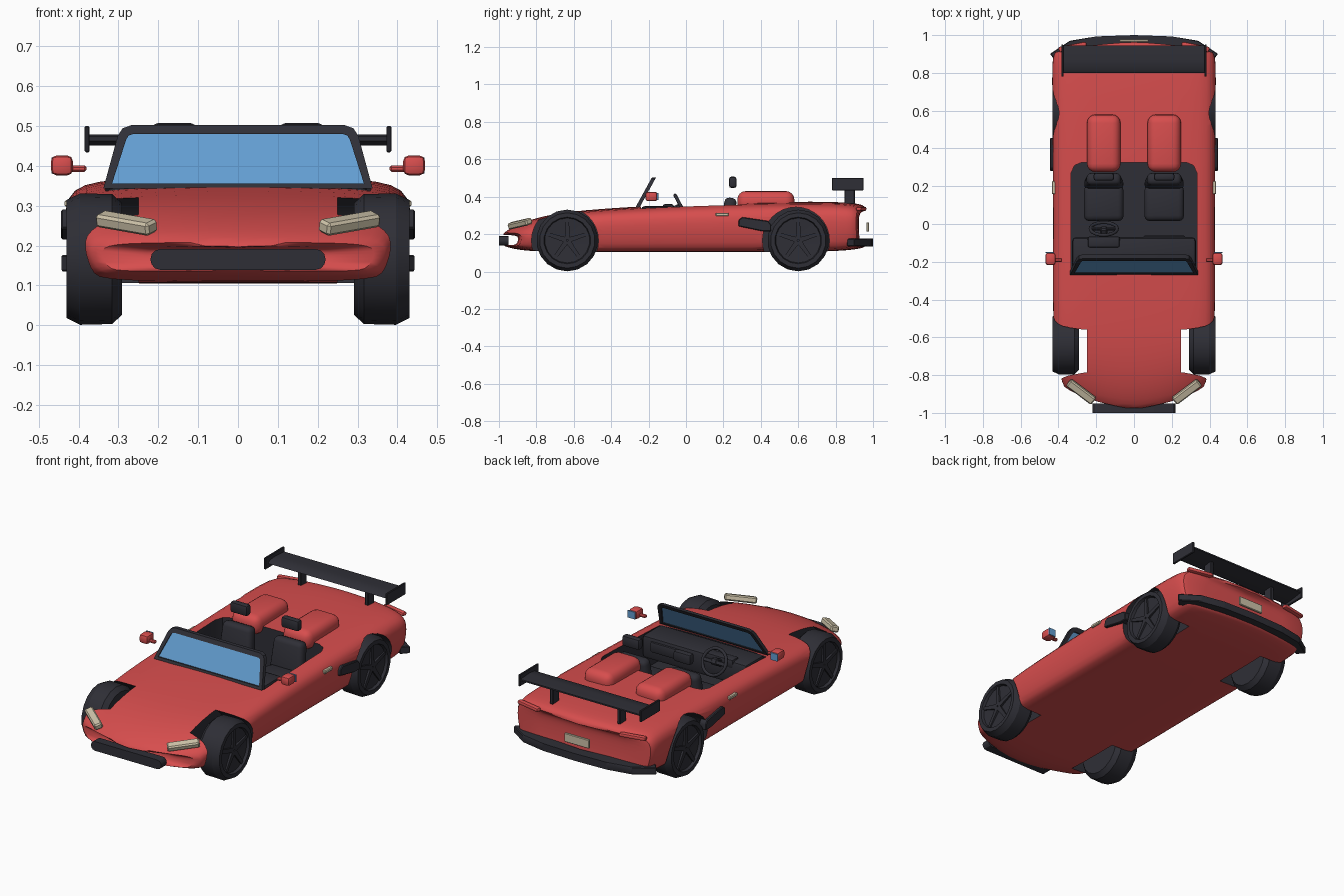
import bpy, bmesh, math
from mathutils import Vector, Matrix, Euler

if "Cube" in bpy.data.objects:
    bpy.data.objects.remove(bpy.data.objects["Cube"])

def material(name, col):
    m = bpy.data.materials.new(name)
    m.diffuse_color = (*col, 1)
    m.use_nodes = True
    m.node_tree.nodes["Principled BSDF"].inputs["Base Color"].default_value = m.diffuse_color
    return m

RED = material("red paint", (0.68, 0.075, 0.075))
DARK = material("dark trim", (0.028, 0.028, 0.037))
CREAM = material("cream lamp", (0.62, 0.55, 0.40))
BLUE = material("blue glass", (0.125, 0.34, 0.64))

def finish(name, bm, mats, angle=35):
    bmesh.ops.recalc_face_normals(bm, faces=bm.faces[:])
    me = bpy.data.meshes.new(name)
    bm.to_mesh(me)
    bm.free()
    ob = bpy.data.objects.new(name, me)
    bpy.context.collection.objects.link(ob)
    for m in mats:
        me.materials.append(m)
    activate(ob)
    if angle:
        bpy.ops.object.shade_smooth_by_angle(angle=math.radians(angle))
    return ob

def activate(ob):
    bpy.ops.object.select_all(action='DESELECT')
    ob.select_set(True)
    bpy.context.view_layer.objects.active = ob

def bevel_all(bm, w, seg):
    bmesh.ops.bevel(bm, geom=bm.edges[:], offset=w, segments=seg, affect='EDGES', profile=0.5)

def box(name, center, size, mat, bev=0.0, seg=2, rot=(0, 0, 0), taper=1.0):
    bm = bmesh.new()
    bmesh.ops.create_cube(bm, size=1)
    for v in bm.verts:
        t = taper if v.co.z > 0 else 1
        v.co = Vector((v.co.x * size[0] * t, v.co.y * size[1], v.co.z * size[2]))
    if bev:
        bevel_all(bm, bev, seg)
    bm.transform(Matrix.Translation(center) @ Euler(rot).to_matrix().to_4x4())
    return finish(name, bm, [mat])

def prism(name, pts, axis, lo, hi, mat, bev=0.0):
    """Extrude a 2D outline along one axis."""
    def place(p, h):
        return {'x': (h, p[0], p[1]), 'y': (p[0], h, p[1]), 'z': (p[0], p[1], h)}[axis]
    bm = bmesh.new()
    a, b = ([bm.verts.new(place(p, h)) for p in pts] for h in (lo, hi))
    n = len(pts)
    bm.faces.new(a)
    bm.faces.new(b)
    for i in range(n):
        bm.faces.new((a[i], a[(i + 1) % n], b[(i + 1) % n], b[i]))
    if bev:
        bevel_all(bm, bev, 1)
    return finish(name, bm, [mat], 30)

def clamp(t):
    return max(0, min(1, t))

# body shell: lofted sections (y, half width, bottom, top), bowed at both ends
SECTIONS = [(-.985, .34, .142, .195), (-.965, .375, .13, .22), (-.9, .39, .116, .253), (-.82, .405, .108, .282),
            (-.7, .42, .106, .31), (-.55, .43, .105, .328), (-.3, .433, .105, .346), (0, .43, .105, .36),
            (.35, .433, .105, .371), (.7, .436, .105, .375), (.86, .436, .112, .37), (.93, .432, .122, .362),
            (.958, .42, .13, .35), (.967, .40, .145, .325)]
HALF = [(0, 1), (.35, .995), (.7, .975), (.9, .93), (.985, .81), (1, .6), (.975, .3), (.93, .07), (.86, 0), (.4, 0), (0, 0)]
RING = HALF + [(-x, z) for x, z in HALF[-2:0:-1]]
bm = bmesh.new()
loops = []
for y, w, zb, zt in SECTIONS:
    ring = []
    for fx, fz in RING:
        x = fx * w
        k = (x / .43) ** 2
        yy = y + .14 * k * clamp((-.6 - y) / .38) - .05 * k * clamp((y - .7) / .26)
        ring.append(bm.verts.new((x, yy, zb + fz * (zt - zb))))
    loops.append(ring)
n = len(RING)
for a, b in zip(loops, loops[1:]):
    for i in range(n):
        bm.faces.new((a[i], a[(i + 1) % n], b[(i + 1) % n], b[i]))
for ring in (loops[0], loops[-1]):   # end caps as quad strips across the car
    for i in range(10):
        q = [ring[i], ring[i + 1], ring[-(i + 1) % n], ring[-i % n]]
        q = list(dict.fromkeys(q))
        bm.faces.new(q)
body = finish("body_shell", bm, [RED, DARK], None)
sub = body.modifiers.new("smooth", 'SUBSURF')
sub.levels = 1
bpy.ops.object.modifier_apply(modifier="smooth")

# wheel wells and cockpit cut out, with dark inner faces
def cutter(bm):
    for f in bm.faces:
        f.material_index = 1
    ob = finish("cutter", bm, [RED, DARK], None)
    ob.hide_render = True
    activate(body)
    mod = body.modifiers.new("cut", 'BOOLEAN')
    mod.operation = 'DIFFERENCE'
    mod.solver = 'EXACT'
    mod.object = ob
    bpy.ops.object.modifier_apply(modifier="cut")
    bpy.data.objects.remove(ob)

AXLES = ((-.635, "front"), (.6, "rear"))
for y, _ in AXLES:
    for s in (-1, 1):
        bm = bmesh.new()
        bmesh.ops.create_cone(bm, cap_ends=True, segments=32, radius1=.179, radius2=.179, depth=.3)
        bm.transform(Matrix.Translation((s * .4, y - .012, .165)) @ Matrix.Rotation(math.pi / 2, 4, 'Y'))
        cutter(bm)
pit = [(.333, -.24), (.333, .27), (.315, .31), (.28, .325)]
pit += [(-x, y) for x, y in reversed(pit)]
bm = bmesh.new()
base = bm.faces.new([bm.verts.new((x, y, .14)) for x, y in pit])
top = bmesh.ops.extrude_face_region(bm, geom=[base])
bmesh.ops.translate(bm, vec=(0, 0, .4), verts=[g for g in top['geom'] if isinstance(g, bmesh.types.BMVert)])
cutter(bm)
activate(body)
bpy.ops.object.shade_smooth_by_angle(angle=math.radians(35))

# wheels: lathed tyre with recessed rim and five spokes
TYRE = [(-.07, 0), (-.07, .14), (-.045, .163), (.035, .165), (.07, .148), (.07, .125), (.055, .12), (.05, .03), (.05, 0)]
def wheel(name, cx, cy, s):
    bm = bmesh.new()
    vs = [bm.verts.new((x, 0, r)) for x, r in TYRE]
    es = [bm.edges.new(p) for p in zip(vs, vs[1:])]
    bmesh.ops.spin(bm, geom=vs + es, axis=(1, 0, 0), cent=(0, 0, 0), angle=math.tau, steps=18)
    bmesh.ops.remove_doubles(bm, verts=bm.verts[:], dist=.0005)
    for i in range(5):
        c = bmesh.ops.create_cube(bm, size=1)['verts']
        for v in c:
            w = .018 if v.co.z > 0 else .028
            v.co = Vector((.054 + v.co.x * .016, v.co.y * w, .062 + v.co.z * .115))
        bmesh.ops.rotate(bm, verts=c, cent=(0, 0, 0), matrix=Matrix.Rotation(i * math.tau / 5, 3, 'X'))
    bm.transform(Matrix.Translation((cx, cy, .166)) @ Matrix.Diagonal((s, 1, 1, 1)))
    finish(name, bm, [DARK], 25)

for y, label in AXLES:
    for s in (-1, 1):
        wheel(label + "_wheel", s * .361, y, s)

# windscreen: leaning frame ring with glass inside
def lean(x, z, off):
    return (x, -.258 + (z - .345) * .55 + off, z)
def both(p):
    return p + [(-x, z) for x, z in reversed(p)]
OUTER = both([(-.338, .343), (-.302, .475), (-.29, .494), (-.268, .502)])
INNER = both([(-.316, .356), (-.281, .465), (-.275, .476), (-.262, .48)])
bm = bmesh.new()
R = [[bm.verts.new(lean(x, z, o)) for x, z in p] for p, o in
     ((OUTER, -.011), (OUTER, .011), (INNER, .011), (INNER, -.011))]
for a, b in zip(R, R[1:] + R[:1]):
    for i in range(8):
        bm.faces.new((a[i], a[(i + 1) % 8], b[(i + 1) % 8], b[i]))
finish("windscreen_frame", bm, [DARK], 30)
bm = bmesh.new()
g = [[bm.verts.new(lean(x, z, o)) for x, z in INNER] for o in (-.004, .004)]
for ring in g:
    bm.faces.new(ring)
for i in range(8):
    bm.faces.new((g[0][i], g[0][(i + 1) % 8], g[1][(i + 1) % 8], g[1][i]))
finish("windscreen_glass", bm, [BLUE], None)

# dashboard and steering wheel
box("dashboard", (0, -.155, .285), (.655, .17, .13), DARK, .02)
box("glovebox_pad", (.16, -.08, .30), (.22, .04, .06), DARK, .01)
box("instrument_hood", (-.16, -.095, .335), (.17, .06, .05), DARK, .012)
bpy.ops.mesh.primitive_torus_add(major_segments=24, minor_segments=8, major_radius=.071, minor_radius=.009,
                                 location=(-.16, -.025, .345), rotation=(math.radians(-62), 0, 0))
rim = bpy.context.object
rim.name = "steering_wheel"
rim.rotation_euler = (math.radians(62), 0, 0)
# rim top leans towards the dashboard
rim.rotation_euler.x = math.radians(-62)
rim.data.materials.append(DARK)
bpy.ops.object.shade_smooth()
box("steering_spoke", (-.16, -.025, .345), (.135, .022, .012), DARK, .003, 1, (math.radians(-62), 0, 0))
box("steering_hub", (-.16, -.05, .335), (.04, .04, .07), DARK, .008, 1, (math.radians(-62), 0, 0))

for s in (-1, 1):
    # seats, headrests and the humps behind them
    x = s * .16
    box("seat_cushion", (x, .11, .20), (.21, .19, .10), DARK, .03, 3)
    box("seat_back", (x, .225, .28), (.21, .065, .23), DARK, .025, 3, (math.radians(-8), 0, 0), .85)
    box("headrest", (x, .25, .477), (.108, .04, .06), DARK, .012)
    box("rear_hump", (x, .427, .375), (.178, .305, .11), RED, .045, 4)
    # door mirrors
    box("mirror_housing", (s * .442, -.185, .401), (.055, .065, .05), RED, .014)
    box("mirror_glass", (s * .446, -.151, .401), (.045, .006, .04), BLUE)
    box("mirror_arm", (s * .405, -.19, .393), (.05, .022, .016), RED, .005, 1)
    # headlights
    box("headlight", (s * .28, -.888, .256), (.168, .045, .034), CREAM, .007, 1,
        (math.radians(18), math.radians(-s * 8), s * math.radians(37)))
    # tail lights
    box("tail_light", (s * .325, .937, .335), (.15, .03, .022), RED, .009, 2, (0, 0, -s * .2))
    # side intakes and side markers
    prism("side_intake", [(.28, .242), (.282, .275), (.30, .291), (.44, .27), (.455, .25), (.455, .215), (.41, .215)],
          'x', s * .40, s * .444, DARK, .004)
    box("side_marker", (s * .424, .193, .305), (.022, .07, .018), CREAM, .004, 1)
    # wing end plates and stays
    box("wing_end_plate", (s * .379, .865, .467), (.012, .17, .066), DARK, .003, 1)
    box("wing_stay", (s * .21, .875, .41), (.02, .055, .10), DARK, .003, 1)

# rear wing blade: slim airfoil
prism("rear_wing", [(.80, .462), (.82, .475), (.87, .479), (.945, .474), (.945, .466), (.87, .455), (.82, .451)],
      'x', -.376, .376, DARK)

# front grille: rounded bar
arc = [(.195 + .025 * math.cos(a), .165 + .026 * math.sin(a)) for a in [math.radians(-90 + 30 * i) for i in range(7)]]
prism("front_grille", arc + [(-x, z) for x, z in reversed(arc)], 'y', -1, -.95, DARK)

# rear bumper wrapping round the tail
outer = [(0, 1), (.2, .993), (.34, .97), (.446, .90)]
inner = [(.41, .86), (.3, .92), (0, .94)]
right = outer + inner
prism("rear_bumper", right + [(-x, y) for x, y in reversed(right) if x > 0], 'z', .135, .176, DARK, .004)

# rear plate
box("rear_plate", (0, .971, .238), (.155, .014, .05), CREAM, .003, 1)
